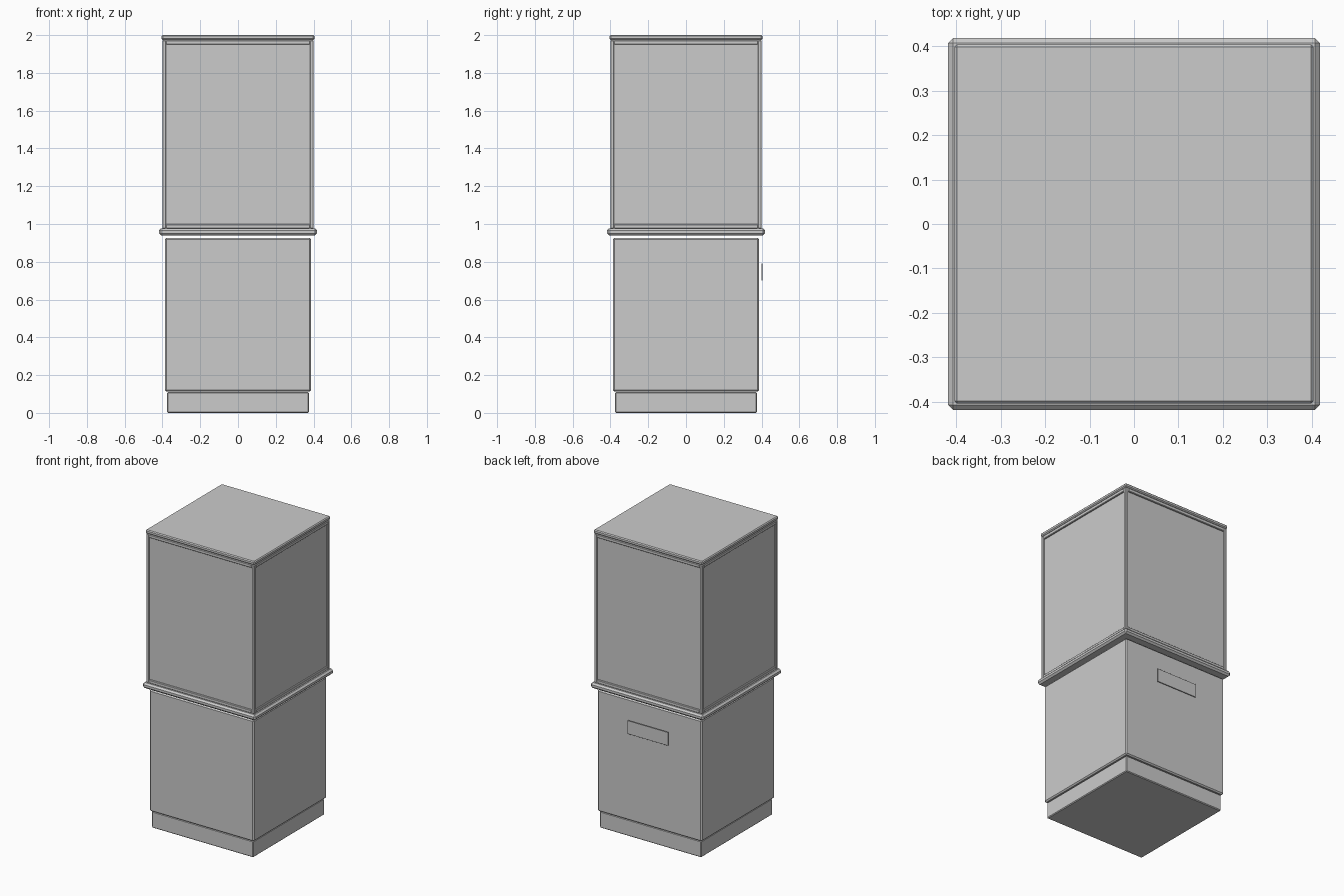
import bpy

if "Cube" in bpy.data.objects:
    bpy.data.objects.remove(bpy.data.objects["Cube"])


def box(name, half_x, half_y, z0, z1, bevel=0.005, x=0.0, y=0.0):
    """Box with chamfered edges, spanning z0..z1 around (x, y)."""
    bpy.ops.mesh.primitive_cube_add(size=2, location=(x, y, (z0 + z1) / 2))
    ob = bpy.context.object
    ob.name = name
    ob.scale = (half_x, half_y, (z1 - z0) / 2)
    bpy.ops.object.transform_apply(location=False, rotation=False, scale=True)
    if bevel:
        mod = ob.modifiers.new("chamfer", 'BEVEL')
        mod.width = bevel
        mod.segments = 1
    return ob


# Pedestal: recessed plinth, cabinet body and moulded deck
box("plinth", 0.376, 0.376, 0.0, 0.11)
box("cabinet_body", 0.387, 0.387, 0.112, 0.926, 0.008)
box("display_deck", 0.418, 0.418, 0.94, 0.977, 0.011)

# Floating label plate on the back
box("label_plate", 0.15, 0.003, 0.70, 0.79, 0.001, y=0.402)

# Frame of the display case: corner posts and rails
P, W = 0.391, 0.01
for sx in (-1, 1):
    for sy in (-1, 1):
        box("corner_post", W, W, 0.977, 1.973, 0.003, sx * P, sy * P)
for z0, z1, level in ((0.977, 0.999, "lower"), (1.951, 1.973, "upper")):
    for s in (-1, 1):
        box(level + "_rail", P - W, W, z0, z1, 0.003, 0, s * P)
        box(level + "_side_rail", W, P - W, z0, z1, 0.003, s * P, 0)

# Glass panes set into the frame on all four sides
for s in (-1, 1):
    box("pane", 0.383, 0.003, 0.99, 1.96, 0, 0, s * 0.388)
    box("side_pane", 0.003, 0.383, 0.99, 1.96, 0, s * 0.388, 0)

# Lid
box("case_lid", 0.404, 0.404, 1.975, 2.0, 0.006)
